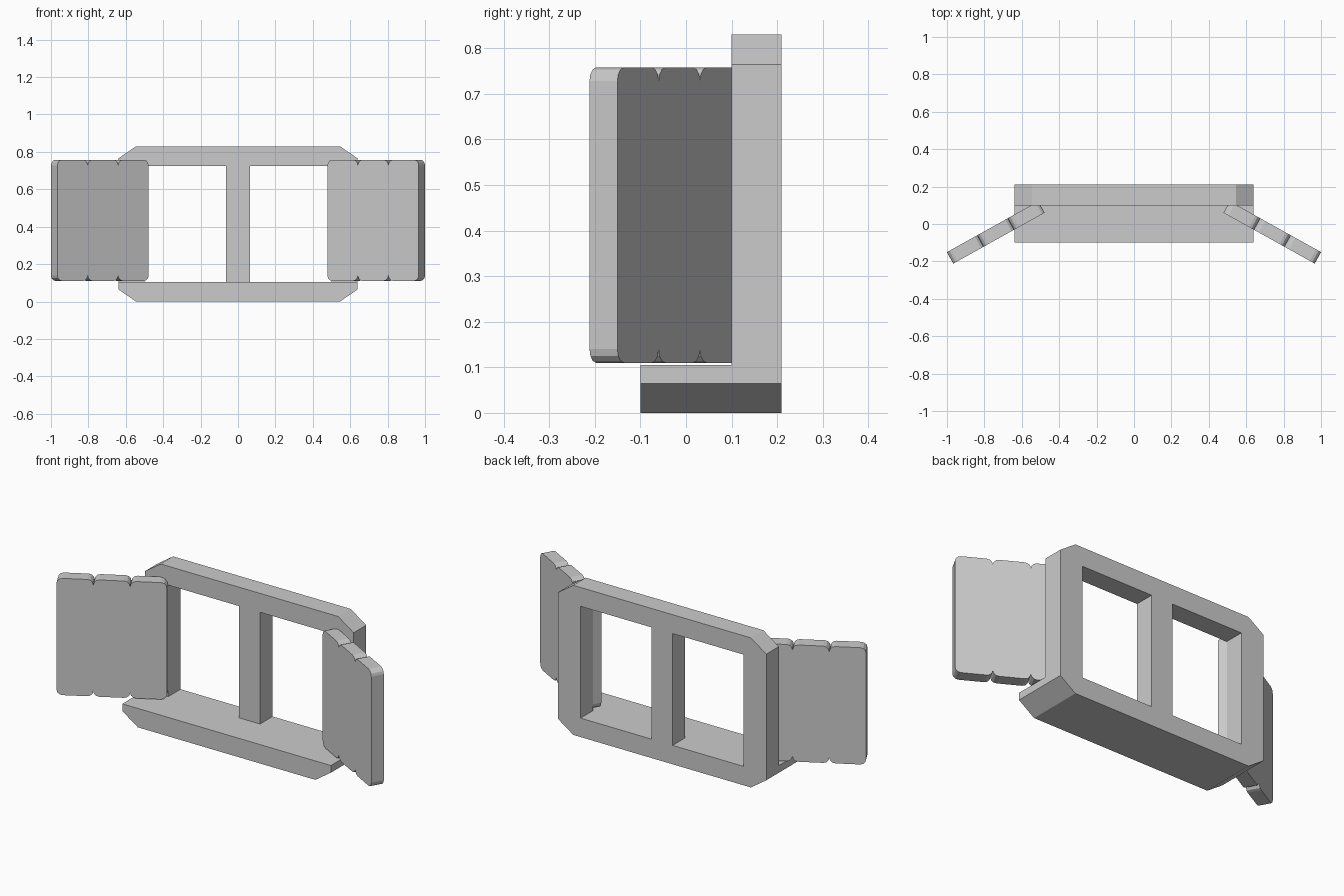
import bpy, bmesh
from math import sin, cos, pi, radians
from mathutils import Matrix, Vector

if "Cube" in bpy.data.objects:
    bpy.data.objects.remove(bpy.data.objects["Cube"])


def panel(name, outlines, depth, matrix):
    """Extrude x-z outlines (inner ones become holes) by depth along y, centred."""
    cu = bpy.data.curves.new(name, 'CURVE')
    cu.dimensions, cu.fill_mode, cu.extrude = '2D', 'BOTH', depth / 2
    for pts in outlines:
        sp = cu.splines.new('POLY')
        sp.points.add(len(pts) - 1)
        for p, (x, z) in zip(sp.points, pts):
            p.co = (x, z, 0, 1)
        sp.use_cyclic_u = True
    tmp = bpy.data.objects.new(name, cu)
    bpy.context.collection.objects.link(tmp)
    bpy.context.view_layer.update()
    dg = bpy.context.evaluated_depsgraph_get()
    me = bpy.data.meshes.new_from_object(tmp.evaluated_get(dg))
    bpy.data.objects.remove(tmp)
    me.transform(matrix @ Matrix.Rotation(pi / 2, 4, 'X'))
    # weld caps to sides and merge coplanar triangles
    bm = bmesh.new()
    bm.from_mesh(me)
    bmesh.ops.remove_doubles(bm, verts=bm.verts, dist=1e-4)
    bmesh.ops.dissolve_limit(bm, angle_limit=0.01, verts=bm.verts, edges=bm.edges)
    bmesh.ops.recalc_face_normals(bm, faces=bm.faces)
    for f in bm.faces:
        f.smooth = False
    bm.to_mesh(me)
    bm.free()
    ob = bpy.data.objects.new(name, me)
    bpy.context.collection.objects.link(ob)
    return ob


def rect(x0, x1, z0, z1):
    return [(x0, z0), (x1, z0), (x1, z1), (x0, z1)]


def rounded_rect(w, z0, z1, r, seg=3):
    pts = []
    corners = [(w - r, z1 - r), (r, z1 - r), (r, z0 + r), (w - r, z0 + r)]
    for q, (cx, cz) in enumerate(corners):
        for i in range(seg + 1):
            a = (q + i / seg) * pi / 2
            pts.append((cx + r * cos(a), cz + r * sin(a)))
    return pts


W, C, H, CH, SILL = 0.64, 0.545, 0.83, 0.065, 0.105

# window frame with two openings and a central mullion
outer = [(-C, 0), (C, 0), (W, CH), (W, H - CH), (C, H), (-C, H), (-W, H - CH), (-W, CH)]
panel("window_frame",
      [outer, rect(-0.50, -0.065, SILL, 0.725), rect(0.065, 0.50, SILL, 0.725)],
      0.11, Matrix.Translation((0, 0.155, 0)))

# projecting sill
panel("sill", [[(-C, 0), (C, 0), (W, CH), (W, SILL), (-W, SILL), (-W, CH)]],
      0.20, Matrix.Translation((0, 0, 0)))

# open shutters: three rounded planks per side, mirrored
T, PITCH = 0.07, 0.1863
hinge = Matrix.Translation((0.478, 0.06, 0)) @ Matrix.Rotation(radians(-29.1), 4, 'Z')
for i in range(3):
    plank = panel(f"shutter_plank_{i + 1}", [rounded_rect(PITCH, 0.11, 0.758, 0.03)],
                  T, hinge @ Matrix.Translation((i * PITCH, T / 2, 0)))
    plank.modifiers.new("mirror", 'MIRROR').use_axis[0] = True
